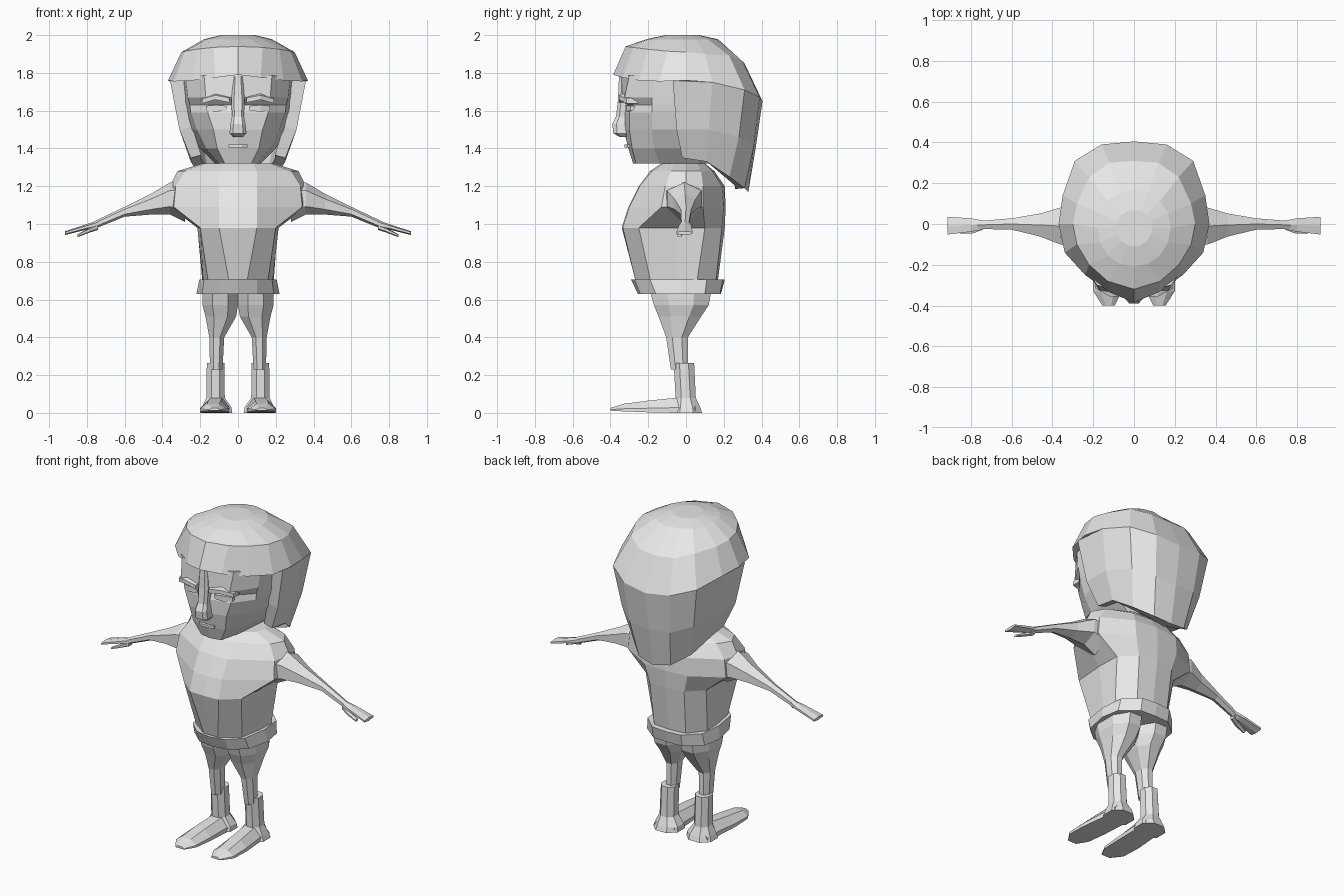
import bpy, bmesh, math

grey = bpy.data.materials.new("plain_grey")
grey.diffuse_color = (0.8, 0.8, 0.8, 1)


def loft(name, rings, closed=True, caps=True):
    """Skin a list of equal-length point rings into one flat-shaded object."""
    bm = bmesh.new()
    vs = [[bm.verts.new(p) for p in r] for r in rings]
    n = len(rings[0])
    for a, b in zip(vs, vs[1:]):
        for i in range(n if closed else n - 1):
            j = (i + 1) % n
            bm.faces.new((a[i], a[j], b[j], b[i]))
    if caps:
        bm.faces.new(vs[0])
        bm.faces.new(vs[-1])
    bmesh.ops.recalc_face_normals(bm, faces=bm.faces)
    me = bpy.data.meshes.new(name)
    bm.to_mesh(me)
    bm.free()
    me.materials.append(grey)
    ob = bpy.data.objects.new(name, me)
    bpy.context.collection.objects.link(ob)
    return ob


def sym(half):
    """Complete a front-to-back half outline with its mirror image."""
    return list(half) + [(-x, y, z) for x, y, z in half[-2:0:-1]]


def level(z, *pts):
    return sym([(x, y, z) for x, y in pts])


def octagon(z, x0, x1, y0, y1, s=1, c=0.28):
    """Box outline with chamfered corners; s mirrors it across x."""
    dx, dy = (x1 - x0) * c, (y1 - y0) * c
    pts = [(x0 + dx, y0), (x1 - dx, y0), (x1, y0 + dy), (x1, y1 - dy),
           (x1 - dx, y1), (x0 + dx, y1), (x0, y1 - dy), (x0, y0 + dy)]
    return [(s * x, y, z) for x, y in pts]


def hexagon(s, x, cy, cz, hy, hz):
    return [(s * x, cy + hy * math.sin(math.radians(60 * i)),
             cz + hz * math.cos(math.radians(60 * i))) for i in range(6)]


# Torso: narrow waist, full chest, sloping shoulders
torso = [
    level(.64, (0, -.24), (.06, -.24), (.15, -.18), (.18, -.04), (.18, .06), (.1, .15), (0, .16)),
    level(.71, (0, -.27), (.05, -.27), (.16, -.19), (.185, -.05), (.19, .06), (.11, .16), (0, .17)),
    level(.98, (0, -.34), (.1, -.335), (.2, -.25), (.215, -.05), (.21, .1), (.12, .19), (0, .205)),
    level(1.09, (0, -.305), (.1, -.3), (.34, -.13), (.36, -.01), (.34, .09), (.15, .2), (0, .21)),
    level(1.2, (0, -.25), (.1, -.245), (.33, -.11), (.36, 0), (.33, .09), (.15, .19), (0, .205)),
    level(1.28, (0, -.19), (.1, -.18), (.28, -.08), (.32, 0), (.27, .08), (.12, .14), (0, .15)),
    level(1.32, (0, -.13), (.08, -.12), (.17, -.06), (.19, 0), (.15, .06), (.08, .1), (0, .1)),
]
loft("torso", torso)
loft("neck", [octagon(z, -.1, .1, -.12, .08) for z in (1.28, 1.4)])

# Belt band around the hips
loft("belt", [
    level(.63, (0, -.255), (.1, -.24), (.19, -.16), (.22, -.02), (.2, .1), (.1, .18), (0, .185)),
    level(.705, (0, -.29), (.1, -.27), (.18, -.19), (.205, -.03), (.19, .11), (.1, .195), (0, .205)),
])

# Head: narrow chin widening to the temples, recessed eye line
loft("head", [
    level(1.32, (0, -.28), (.07, -.265), (.1, -.14), (.12, .08), (0, .12)),
    level(1.40, (0, -.305), (.11, -.285), (.17, -.17), (.2, .08), (0, .2)),
    level(1.50, (0, -.33), (.13, -.30), (.22, -.18), (.26, .05), (0, .25)),
    level(1.59, (0, -.33), (.16, -.30), (.25, -.18), (.28, .05), (0, .27)),
    level(1.63, (0, -.32), (.16, -.275), (.255, -.18), (.29, .05), (0, .27)),
    level(1.67, (0, -.345), (.17, -.325), (.265, -.18), (.29, .05), (0, .27)),
    level(1.79, (0, -.35), (.18, -.30), (.28, -.17), (.3, .05), (0, .27)),
])

# Nose: long bridge, wide tip
loft("nose", [octagon(z, -w, w, y, -.28, c=.2) for z, w, y in
              ((1.46, .025, -.35), (1.48, .045, -.385), (1.53, .04, -.39),
               (1.57, .032, -.37), (1.66, .035, -.36), (1.78, .025, -.355))])
# Mouth: thin upper lip
loft("lip", [octagon(z, -.05, .05, -.325, -.27) for z in (1.405, 1.42)])

# Hair cap: crown rings down to the pointed fringe, closed underneath
rim = sym([(0, -.385, 1.79), (.12, -.335, 1.775), (.24, -.25, 1.76), (.34, -.14, 1.755),
           (.37, 0, 1.76), (.35, .14, 1.75), (.29, .31, 1.71), (.16, .39, 1.67), (0, .405, 1.65)])
upper = sym([(0, -.32, 1.94), (.13, -.28, 1.935), (.22, -.2, 1.925), (.28, -.1, 1.915),
             (.3, 0, 1.91), (.28, .1, 1.9), (.22, .23, 1.89), (.12, .3, 1.86), (0, .31, 1.85)])


def crown(z, rx, ry, cy):
    return [(rx * math.sin(a), cy - ry * math.cos(a), z)
            for a in (math.tau * i / 16 for i in range(16))]


inner = [(x * .8, y * .8, z + .01) for x, y, z in rim]
loft("hair_cap", [inner, rim, upper, crown(1.978, .18, .19, -.02), crown(2.0, .09, .09, -.02)])

# Hair curtain: hangs from the cap round the sides and back
top = [(.36, -.07, 1.76), (.35, .14, 1.75), (.29, .31, 1.71), (.16, .39, 1.67), (0, .405, 1.65)]
mid = [(.31, -.05, 1.5), (.31, .12, 1.5), (.25, .28, 1.46), (.14, .36, 1.42), (0, .37, 1.41)]
low = [(.25, -.02, 1.35), (.25, .11, 1.33), (.2, .23, 1.25), (.11, .31, 1.19), (0, .33, 1.17)]


def arc(half):
    return half + [(-x, y, z) for x, y, z in half[-2::-1]]


def inset(half):
    return [(x * .78, y - .07 * i / 4, z + .015) for i, (x, y, z) in enumerate(half)]


loft("hair_curtain", [arc(h) + arc(inset(h))[::-1] for h in (top, mid, low)])

for side, s in (("left", 1), ("right", -1)):
    # Brow ridge and eye plate
    loft(side + "_brow", [[(s * x, y, z) for y, z in
                           ((yf, zc - .012), (yf, zc + .012), (yf + .06, zc + .03), (yf + .06, zc - .012))]
                          for x, yf, zc in ((.045, -.355, 1.655), (.12, -.355, 1.67), (.19, -.315, 1.65))])
    loft(side + "_eye", [[(s * x, y, z), (s * x, y, z + h), (s * x, y + .05, z + h), (s * x, y + .05, z)]
                         for x, y, z, h in ((.06, -.322, 1.6, .025), (.12, -.318, 1.595, .035),
                                            (.17, -.295, 1.6, .025))])

    # Arm: broad shoulder root tapering to the wrist
    loft(side + "_arm", [hexagon(s, *r) for r in (
        (.28, -.01, 1.12, .11, .11), (.36, -.01, 1.135, .105, .085), (.46, -.005, 1.105, .065, .055),
        (.6, 0, 1.065, .032, .026), (.77, -.005, .99, .022, .02))])
    # Flat hand and thumb
    loft(side + "_hand", [hexagon(s, *r) for r in (
        (.74, -.005, 1.0, .025, .02), (.8, -.005, .985, .038, .014), (.915, -.008, .952, .05, .01))])
    loft(side + "_thumb", [hexagon(s, *r) for r in (
        (.74, -.01, .985, .02, .016), (.79, -.03, .965, .018, .012), (.85, -.035, .938, .015, .008))])

    # Leg: wide thigh, thin shin
    loft(side + "_leg", [octagon(*r, s) for r in (
        (.68, 0, .19, -.2, .14), (.57, 0, .188, -.17, .12), (.51, .01, .172, -.145, .08),
        (.4, .073, .152, -.105, .01), (.23, .082, .148, -.08, .01))])
    # Boot shaft and flared ankle
    loft(side + "_boot", [octagon(*r, s) for r in (
        (.265, .072, .165, -.065, .043), (.08, .07, .168, -.055, .052),
        (.03, .035, .19, -.07, .075), (0, .03, .2, -.08, .085))])
    # Foot: long wedge lofted heel to toe
    loft(side + "_foot", [[(s * x, y, z) for x, z in
                           ((c - w, z0), (c - w, z0 + h * .35), (c - w * .45, z0 + h),
                            (c + w * .45, z0 + h), (c + w, z0 + h * .35), (c + w, z0))]
                          for y, c, w, z0, h in ((.05, .115, .07, 0, .06), (-.05, .115, .07, 0, .08),
                                                 (-.2, .125, .075, .003, .062), (-.33, .13, .07, .008, .04),
                                                 (-.4, .125, .03, .012, .014))])
